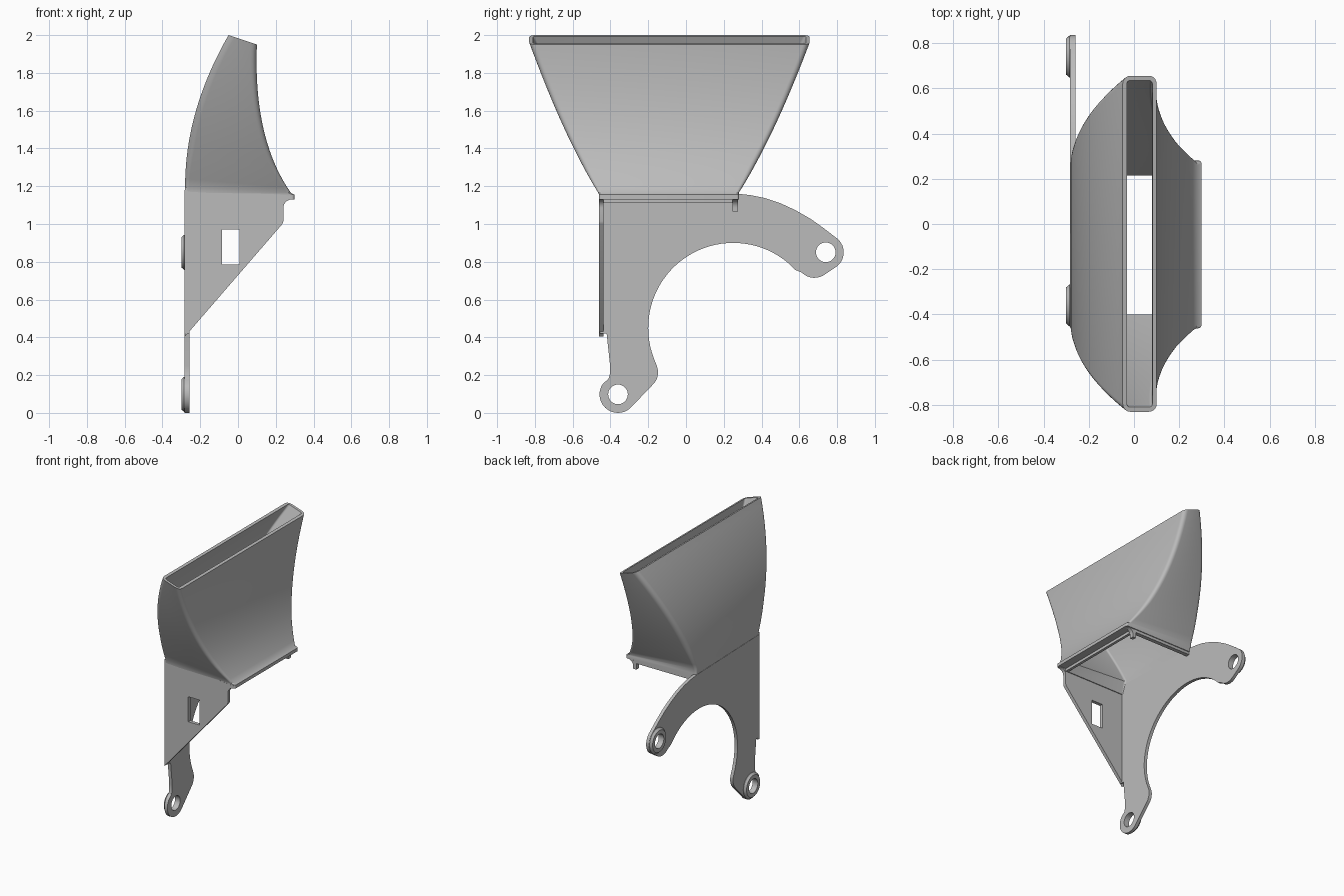
import bpy, bmesh, math
from mathutils import Vector, Matrix

if "Cube" in bpy.data.objects:
    bpy.data.objects.remove(bpy.data.objects["Cube"])

grey = bpy.data.materials.new("plain grey")
grey.diffuse_color = (0.5, 0.5, 0.5, 1)
grey.use_nodes = True
grey.node_tree.nodes["Principled BSDF"].inputs["Base Color"].default_value = grey.diffuse_color


def finish(ob, angle=30):
    ob.data.materials.clear()
    ob.data.materials.append(grey)
    bpy.ops.object.select_all(action='DESELECT')
    ob.select_set(True)
    bpy.context.view_layer.objects.active = ob
    bpy.ops.object.shade_smooth_by_angle(angle=math.radians(angle))


def ring_mesh(name, rings):
    """Skin a closed loop of closed rings (ring-shaped solid)."""
    bm = bmesh.new()
    rows = [[bm.verts.new(p) for p in ring] for ring in rings]
    n = len(rows[0])
    for i, a in enumerate(rows):
        b = rows[(i + 1) % len(rows)]
        for j in range(n):
            k = (j + 1) % n
            bm.faces.new((a[j], a[k], b[k], b[j]))
    bmesh.ops.recalc_face_normals(bm, faces=bm.faces)
    me = bpy.data.meshes.new(name)
    bm.to_mesh(me)
    bm.free()
    ob = bpy.data.objects.new(name, me)
    bpy.context.collection.objects.link(ob)
    finish(ob)


def flat_plate(name, loops, matrix, thick):
    """Filled outline with holes, extruded; first loop is the outside."""
    cu = bpy.data.curves.new(name, 'CURVE')
    cu.dimensions, cu.fill_mode, cu.extrude = '2D', 'BOTH', thick / 2
    for pts in loops:
        sp = cu.splines.new('POLY')
        sp.points.add(len(pts) - 1)
        for p, q in zip(sp.points, pts):
            p.co = (q[0], q[1], 0, 1)
        sp.use_cyclic_u = True
    ob = bpy.data.objects.new(name, cu)
    bpy.context.collection.objects.link(ob)
    ob.matrix_world = matrix
    bpy.ops.object.select_all(action='DESELECT')
    ob.select_set(True)
    bpy.context.view_layer.objects.active = ob
    bpy.ops.object.convert(target='MESH')
    finish(bpy.context.view_layer.objects.active)


def arc(cx, cy, r, a0, a1, n):
    return [(cx + r * math.cos(math.radians(a0 + (a1 - a0) * i / n)),
             cy + r * math.sin(math.radians(a0 + (a1 - a0) * i / n))) for i in range(n + 1)]


def bezier(p0, p1, p2, t):
    return tuple((1 - t) ** 2 * a + 2 * t * (1 - t) * b + t * t * c for a, b, c in zip(p0, p1, p2))


def section(left, right, y0, y1, r, inset=0.0, inset_y=0.0):
    """Rounded rectangle spanning left-right in xz and y0-y1 in y."""
    l, rt = Vector((left[0], 0, left[1])), Vector((right[0], 0, right[1]))
    d = (rt - l).normalized()
    w = (rt - l).length
    u0, u1, v0, v1 = inset, w - inset, y0 + inset_y, y1 - inset_y
    pts = []
    for cu, cv, a in ((u1 - r, v1 - r, 0), (u0 + r, v1 - r, 90),
                      (u0 + r, v0 + r, 180), (u1 - r, v0 + r, 270)):
        pts += arc(cu, cv, r, a, a + 90, 5)
    return [l + d * u + Vector((0, v, 0)) for u, v in pts]


# Flared duct: collar, overhanging lip, curved loft, then the inner skin back down
N = 20
outer = [section((-0.28, 1.11), (0.24, 1.11), -0.46, 0.275, 0.01),
         section((-0.28, 1.13), (0.24, 1.13), -0.46, 0.275, 0.01),
         section((-0.28, 1.131), (0.298, 1.131), -0.46, 0.28, 0.012),
         section((-0.28, 1.165), (0.298, 1.155), -0.46, 0.28, 0.012)]
inner = []
for i in range(N + 1):
    t = i / N
    L = bezier((-0.28, 1.2), (-0.28, 1.6), (-0.05, 2.0), t)
    R = bezier((0.28, 1.165), (0.08, 1.45), (0.10, 1.95), t)
    y0, y1 = -0.465 - 0.365 * t, 0.28 + 0.375 * t
    outer.append(section(L, R, y0, y1, 0.02 + 0.015 * min(1, 4 * t)))
    inner.append(section(L, R, y0, y1, 0.015, 0.02, 0.065 - 0.045 * t))
inner.reverse()
inner.append(section((-0.28, 1.11), (0.24, 1.11), -0.46, 0.275, 0.008, 0.02, 0.03))
ring_mesh("flared_duct", outer + inner)

# Mounting plate with two arms around a round cut-out (drawn in y, z)
EYES = ((-0.36, 0.098), (0.74, 0.85))
outline = [(-0.455, 1.18), (0.275, 1.16), (0.34, 1.153), (0.42, 1.137), (0.5, 1.11),
           (0.58, 1.073), (0.66, 1.027), (0.73, 0.977)]
outline += arc(0.74, 0.85, 0.095, 48, -50, 12)
outline += arc(0.68, 0.81, 0.095, -52, -135, 8)
outline += arc(0.25, 0.45, 0.45, 43, 200, 40)
outline += arc(-0.24, 0.215, 0.092, 22, -48, 8)
outline += arc(-0.36, 0.098, 0.098, -50, -215, 16)
outline += [(-0.41, 0.18), (-0.402, 0.21), (-0.402, 0.25), (-0.42, 0.42), (-0.455, 0.42)]
yz = Matrix(((0, 0, 1, -0.27), (1, 0, 0, 0), (0, 1, 0, 0), (0, 0, 0, 1)))
flat_plate("mounting_plate", [outline] + [arc(y, z, 0.052, 0, 348.75, 31) for y, z in EYES],
           yz, 0.024)

# Chamfered bosses behind the two screw holes
for k, (y, z) in enumerate(EYES):
    prof = ((0.052, -0.27), (0.093, -0.27), (0.093, -0.285), (0.08, -0.3), (0.052, -0.3))
    ring_mesh(f"screw_boss_{k + 1}",
              [[(x, a, b) for a, b in arc(y, z, r, 0, 348.75, 31)] for r, x in prof])

# Triangular side wall with a rectangular window (drawn in x, z)
wall = [(-0.28, 0.405), (0.235, 1.0), (0.24, 1.015), (0.24, 1.085)]
wall += arc(0.285, 1.085, 0.045, 180, 90, 6) + [(0.285, 1.15), (-0.28, 1.195)]
window = [(-0.085, 0.785), (0.008, 0.785), (0.008, 0.97), (-0.085, 0.97)]
xz = Matrix(((1, 0, 0, 0), (0, 0, -1, -0.4485), (0, 1, 0, 0), (0, 0, 0, 1)))
flat_plate("side_wall", [wall, window], xz, 0.025)

# Small hook tab under the far end of the lip
tab = [(0.215, 1.12), (0.215, 1.065), (0.24, 1.065), (0.24, 1.085)]
tab += arc(0.285, 1.085, 0.045, 180, 90, 6) + [(0.285, 1.14)]
flat_plate("hook_tab", [tab], Matrix.Translation((0, 0.7085, 0)) @ xz, 0.03)
